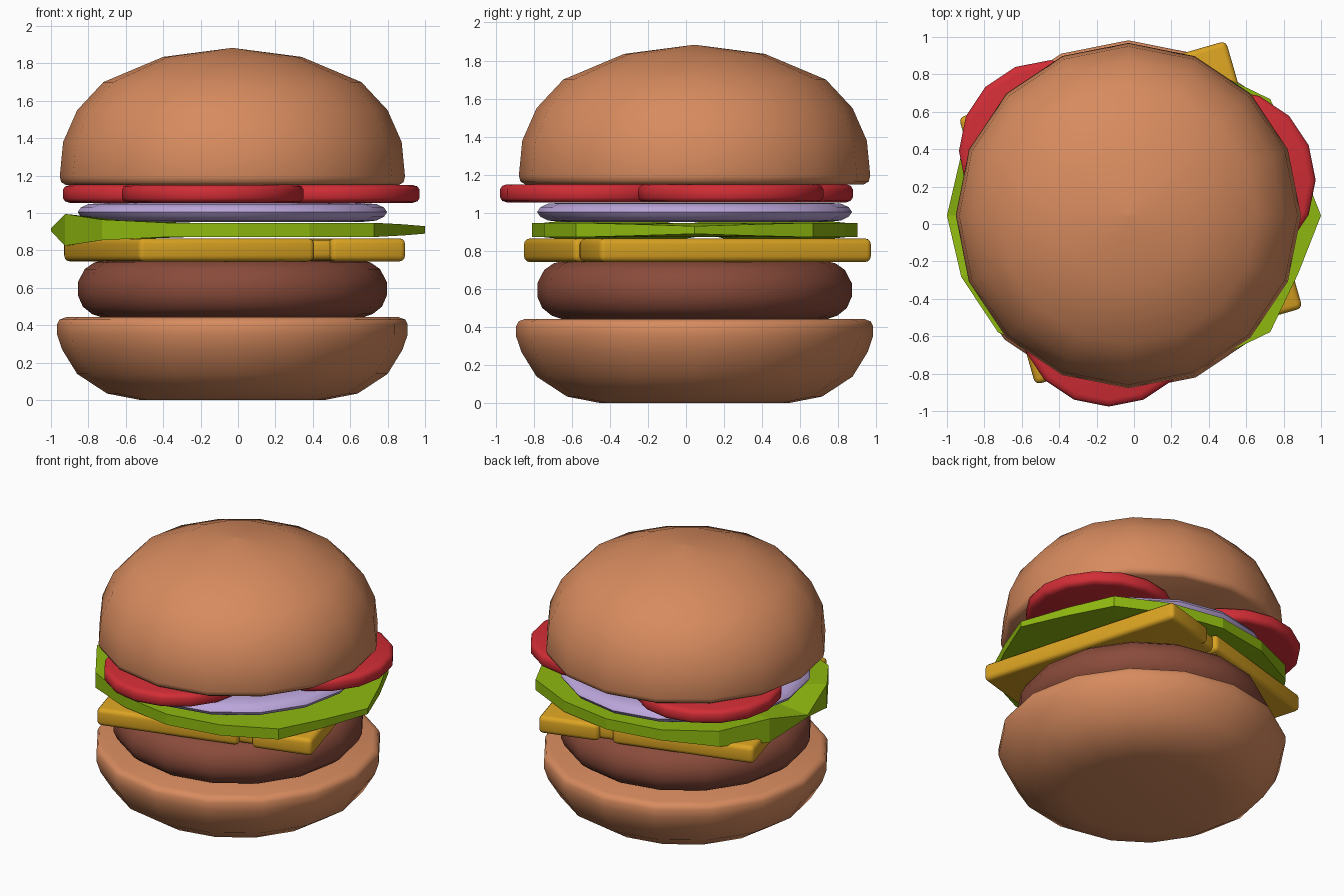
import bpy, bmesh, math
from mathutils import Matrix

if "Cube" in bpy.data.objects:
    bpy.data.objects.remove(bpy.data.objects["Cube"])

CX, CY = -0.03, 0.045   # shared axis of the stack


def material(name, rgb):
    m = bpy.data.materials.new(name)
    m.diffuse_color = (*rgb, 1)
    m.use_nodes = True
    m.node_tree.nodes["Principled BSDF"].inputs["Base Color"].default_value = m.diffuse_color
    return m


BUN = material("toasted_bun", (0.68, 0.258, 0.113))
MEAT = material("cooked_meat", (0.25, 0.07, 0.043))
CHEESE = material("yellow_cheese", (0.70, 0.366, 0.016))
GREEN = material("lettuce_green", (0.27, 0.48, 0.005))
ONION = material("pale_purple", (0.50, 0.38, 0.71))
RED = material("tomato_red", (0.64, 0.026, 0.036))


def finish(name, bm, mat, smooth=None):
    bmesh.ops.recalc_face_normals(bm, faces=bm.faces)
    me = bpy.data.meshes.new(name)
    bm.to_mesh(me)
    bm.free()
    me.materials.append(mat)
    ob = bpy.data.objects.new(name, me)
    bpy.context.collection.objects.link(ob)
    if smooth:
        for p in me.polygons:
            p.use_smooth = True
        me.set_sharp_from_angle(angle=math.radians(smooth))
    return ob


def loft(bm, rings):
    """Skin closed rings of points, with flat caps at both ends."""
    rows = [[bm.verts.new(p) for p in ring] for ring in rings]
    n = len(rows[0])
    for a, b in zip(rows, rows[1:]):
        for i in range(n):
            j = (i + 1) % n
            bm.faces.new((a[i], a[j], b[j], b[i]))
    bm.faces.new(rows[0][::-1])
    bm.faces.new(rows[-1])


def lathe(name, profile, mat, x=CX, y=CY, smooth=45, sides=16):
    bm = bmesh.new()
    ang = [2 * math.pi * i / sides for i in range(sides)]
    loft(bm, [[(x + r * math.cos(a), y + r * math.sin(a), z) for a in ang]
              for r, z in profile])
    bmesh.ops.remove_doubles(bm, verts=bm.verts, dist=0.0005)
    return finish(name, bm, mat, smooth)


# Bun halves and patty
lathe("bottom_bun", [(0.49, 0), (0.67, 0.035), (0.83, 0.14), (0.91, 0.27),
                     (0.937, 0.35), (0.937, 0.405), (0.925, 0.43), (0.89, 0.443)], BUN)
lathe("patty", [(0.70, 0.443), (0.75, 0.46), (0.80, 0.50), (0.826, 0.56), (0.826, 0.63),
                (0.79, 0.70), (0.74, 0.735), (0.70, 0.745)], MEAT)
top = lathe("top_bun", [(0.89, 1.15), (0.915, 1.165), (0.923, 1.195), (0.905, 1.38),
                        (0.83, 1.55), (0.69, 1.70), (0.37, 1.835), (0.002, 1.883)], BUN)

# Cheese: two rounded slices side by side with a narrow recessed join
bm = bmesh.new()
H = 0.743
for x0, x1, hy, z0, z1 in ((-H, 0.235, H, 0.742, 0.865), (0.325, H, H, 0.742, 0.865),
                           (0.15, 0.40, H - 0.03, 0.75, 0.857)):
    part = bmesh.ops.create_cube(bm, size=1)["verts"]
    for v in part:
        v.co = ((x0 + x1) / 2 + v.co.x * (x1 - x0), v.co.y * 2 * hy,
                (z0 + z1) / 2 + v.co.z * (z1 - z0))
    edges = list({e for v in part for e in v.link_edges})
    bmesh.ops.bevel(bm, geom=edges, offset=0.03, segments=3, profile=0.5, affect='EDGES')
bmesh.ops.transform(bm, verts=bm.verts, matrix=Matrix.Translation((-0.018, 0.06, 0))
                    @ Matrix.Rotation(math.radians(16), 4, 'Z'))
finish("cheese", bm, CHEESE, 40)

# Lettuce: flat oval leaf, thin at both tips and crinkled on the left
half = {0: 0.02, 1: 0.03, 15: 0.03, 8: 0.008, 7: 0.085, 9: 0.085, 6: 0.055, 10: 0.055}
bulge = {1: 0.95, 15: 0.95, 2: 1.03, 14: 1.03, 6: 1.03, 10: 1.03}
bm = bmesh.new()


def leaf(scale, side, flat):
    ring = []
    for i in range(16):
        a = math.pi * i / 8
        k = scale * bulge.get(i, 1)
        t = 0.038 if flat else half.get(i, 0.038)
        ring.append((k * math.cos(a), 0.045 + 0.855 * k * math.sin(a), 0.91 + side * t))
    return ring


loft(bm, [leaf(0.66, -1, True), leaf(1, -1, False), leaf(1, 1, False), leaf(0.66, 1, True)])
finish("lettuce", bm, GREEN)

# Onion slice
lathe("onion", [(0.70, 0.953), (0.77, 0.96), (0.81, 0.98), (0.827, 1.005),
                (0.81, 1.03), (0.77, 1.048), (0.70, 1.053)], ONION)

# Three tomato slices
for i, (x, y) in enumerate(((-0.135, -0.49), (0.485, 0.235), (-0.45, 0.39))):
    lathe(f"tomato_{i + 1}", [(0.45, 1.055), (0.475, 1.063), (0.486, 1.08), (0.486, 1.125),
                              (0.475, 1.142), (0.45, 1.15)], RED, x, y)
